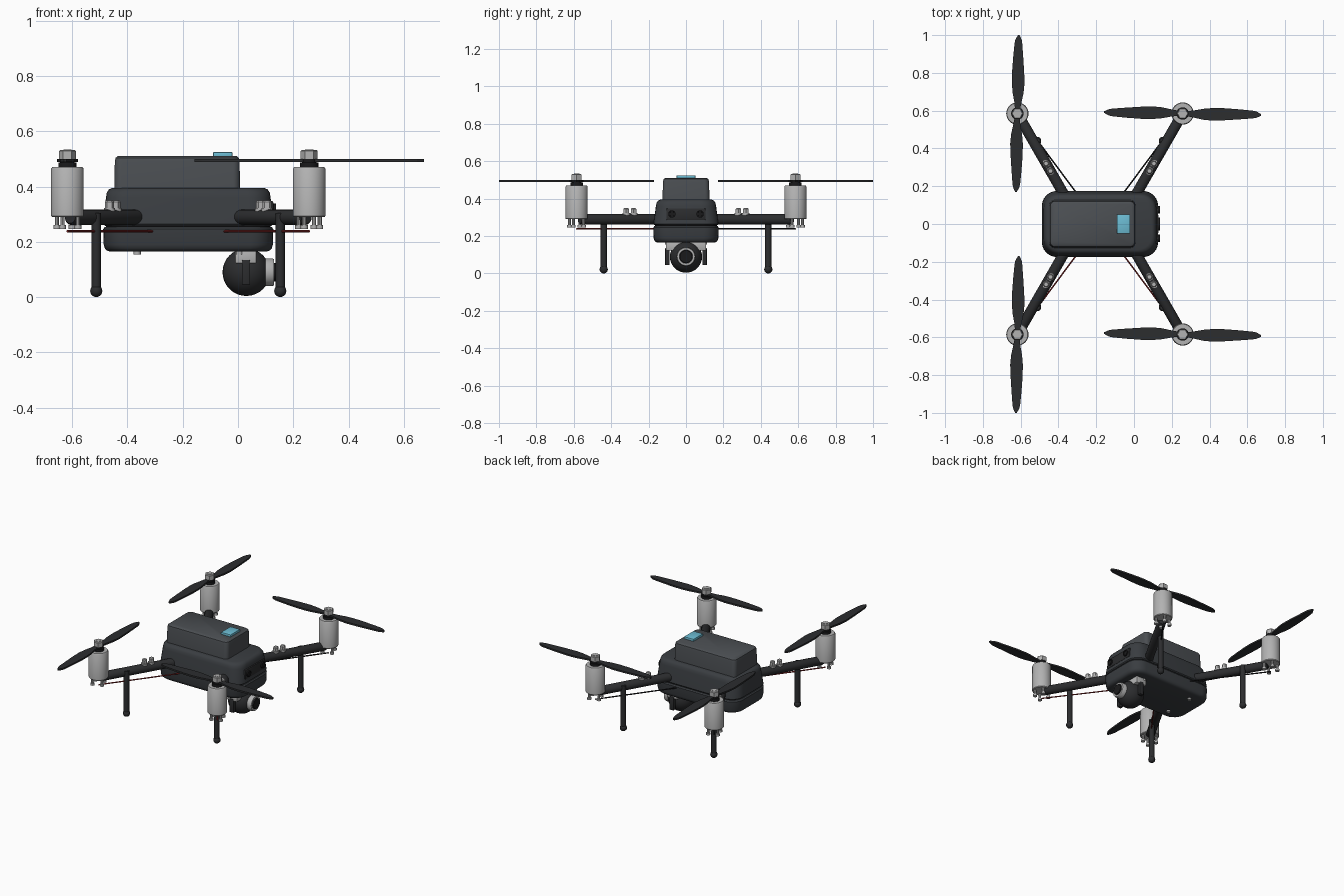
import bpy, bmesh
from math import pi, cos, sin, radians
from mathutils import Vector

if "Cube" in bpy.data.objects:
    bpy.data.objects.remove(bpy.data.objects["Cube"])


def mat(name, c):
    m = bpy.data.materials.new(name)
    m.diffuse_color = (*c, 1)
    m.use_nodes = True
    m.node_tree.nodes["Principled BSDF"].inputs["Base Color"].default_value = m.diffuse_color
    return m


SHELL = mat("shell_grey", (0.042, 0.047, 0.053))
PACK = mat("pack_grey", (0.07, 0.077, 0.085))
DARK = mat("dark", (0.025, 0.026, 0.028))
BLACK = mat("black", (0.01, 0.01, 0.011))
METAL = mat("metal", (0.45, 0.45, 0.45))
BLUE = mat("blue", (0.15, 0.5, 0.65))
RED = mat("red", (0.25, 0.02, 0.02))


def finish(name, bm, m, smooth=True):
    bmesh.ops.recalc_face_normals(bm, faces=bm.faces)
    me = bpy.data.meshes.new(name)
    bm.to_mesh(me)
    bm.free()
    ob = bpy.data.objects.new(name, me)
    bpy.context.collection.objects.link(ob)
    me.materials.append(m)
    if smooth:
        bpy.ops.object.select_all(action='DESELECT')
        ob.select_set(True)
        bpy.context.view_layer.objects.active = ob
        bpy.ops.object.shade_smooth_by_angle(angle=radians(35))
    return ob


def skin(name, rings, m, smooth=True):
    """Bridge a list of equal-length point rings and cap both ends."""
    bm = bmesh.new()
    vs = [[bm.verts.new(p) for p in r] for r in rings]
    n = len(vs[0])
    for a, b in zip(vs, vs[1:]):
        for i in range(n):
            bm.faces.new((a[i], a[(i + 1) % n], b[(i + 1) % n], b[i]))
    bm.faces.new(vs[0])
    bm.faces.new(vs[-1])
    return finish(name, bm, m, smooth)


def rounded(name, cx, levels, rad, m):
    """Rounded-rectangle loft; levels are (z, half x, half y)."""
    rings = []
    for z, hx, hy in levels:
        ring = []
        for k, (sx, sy) in enumerate(((1, 1), (-1, 1), (-1, -1), (1, -1))):
            for j in range(7):
                a = k * pi / 2 + j * pi / 12
                ring.append((cx + sx * (hx - rad) + rad * cos(a),
                             sy * (hy - rad) + rad * sin(a), z))
        rings.append(ring)
    return skin(name, rings, m)


def turned(name, origin, axis, profile, m, n=32):
    """Revolve (distance, radius) pairs about an axis."""
    o, q = Vector(origin), Vector((0, 0, 1)).rotation_difference(Vector(axis))
    rings = [[o + q @ Vector((r * cos(2 * pi * i / n), r * sin(2 * pi * i / n), d))
              for i in range(n)] for d, r in profile]
    return skin(name, rings, m)


def rod(name, a, b, r, m, n=16):
    a, b = Vector(a), Vector(b)
    return turned(name, a, b - a, [(0, r), ((b - a).length, r)], m, n)


def ball(name, c, r, m, seg=32):
    bm = bmesh.new()
    bmesh.ops.create_uvsphere(bm, u_segments=seg, v_segments=seg // 2, radius=r)
    bmesh.ops.translate(bm, verts=bm.verts, vec=c)
    return finish(name, bm, m)


def box(name, lo, hi, m, bevel=0.004):
    bm = bmesh.new()
    bmesh.ops.create_cube(bm, size=1)
    for v in bm.verts:
        v.co = [(l + h) / 2 + c * (h - l) for c, l, h in zip(v.co, lo, hi)]
    if bevel:
        bmesh.ops.bevel(bm, geom=bm.edges[:], offset=bevel, segments=2, affect='EDGES', profile=0.5)
    return finish(name, bm, m)


CX = -0.18  # centre of the body along its length

# body: lower hull, recessed seam, tapered upper shell, battery with button
rounded("lower_hull", CX, [(.165, .283, .150), (.168, .294, .161), (.176, .302, .169), (.19, .306, .173),
                           (.246, .308, .175), (.254, .302, .169)], .08, SHELL)
rounded("body_seam", CX, [(.25, .297, .165), (.265, .297, .165)], .078, BLACK)
rounded("upper_shell", CX, [(.258, .302, .169), (.264, .307, .174), (.36, .298, .161), (.378, .295, .157),
                            (.39, .287, .149), (.395, .275, .137)], .08, SHELL)
rounded("battery_pack", -.22, [(.39, .227, .126), (.49, .226, .123), (.504, .223, .12), (.511, .214, .111)], .025, PACK)
box("power_button", (-.09, -.05, .505), (-.02, .05, .525), BLUE, .003)

# twin sensor window on the nose
box("sensor_panel", (.09, -.105, .285), (.128, .105, .348), DARK, .006)
for s in (-1, 1):
    turned("sensor_lens", (.115, s * .075, .318), (1, 0, 0),
           [(0, .02), (.022, .02), (.022, .014), (.018, .013)], BLACK, 20)

# underside screws
for x in (-.365, .005):
    for s in (-1, 1):
        rod("underside_screw", (x, s * .1, .17), (x, s * .1, .155), .013, METAL, 12)

# gimbal camera
box("gimbal_mount", (-.01, -.108, .122), (.067, .108, .168), METAL)
for s in (-1, 1):
    box("gimbal_arm", (.014, s * .1 - .012, .045), (.044, s * .1 + .012, .135), DARK)
ball("camera_ball", (.03, 0, .09), .086, DARK)
turned("lens_barrel", (.03, 0, .09), (1, 0, 0), [(0, .04), (.09, .04), (.09, .034), (.108, .033), (.108, .01)], BLACK)
turned("lens_ring", (.1, 0, .09), (1, 0, 0),
       [(-.01, .05), (.024, .05), (.03, .047), (.03, .036), (.02, .035)], METAL)

# propeller half outline: distance from hub, leading edge, trailing edge
BLADE = [(.02, .012, -.014), (.06, .016, -.022), (.11, .025, -.033), (.16, .029, -.038), (.22, .028, -.036),
         (.30, .022, -.031), (.37, .015, -.026), (.39, .011, -.023), (.415, -.003, -.012)]


def propeller(c, ang):
    half = [(u, t) for u, l, t in BLADE] + [(u, l) for u, l, t in reversed(BLADE)]
    pts = half + [(-u, -v) for u, v in half]
    ring = [(c[0] + u * cos(ang) - v * sin(ang), c[1] + u * sin(ang) + v * cos(ang)) for u, v in pts]
    skin("propeller", [[(x, y, z) for x, y in ring] for z in (.489, .5)], DARK, False)


for sx in (-1, 1):
    for sy in (-1, 1):
        mx, my = CX + sx * .4375, sy * .585
        inner = Vector((CX + sx * .17, sy * .12, .289))
        tip = Vector((mx, my, .289))
        d = (tip - inner).normalized()
        at = lambda y: inner + d * ((y - .12) / abs(d.y))
        # tubular arm
        L = (tip - inner).length
        turned("arm", inner, d, [(0, .022), (.008, .028), (L - .03, .028), (L - .02, .022)], DARK, 20)
        # clamp bolts
        for y in (.28, .32):
            p = at(y)
            turned("arm_bolt_washer", (p.x, p.y, .31), (0, 0, 1), [(0, .02), (.012, .02)], METAL, 20)
            turned("arm_bolt", (p.x, p.y, .32), (0, 0, 1), [(0, .017), (.024, .017), (.03, .012)], METAL, 6)
        # landing leg with ball foot
        lx, ly = CX + sx * .333, sy * .44
        rod("leg", (lx, ly, .02), (lx, ly, .305), .017, DARK)
        ball("foot", (lx, ly, .022), .022, DARK, 20)
        # motor wire
        rod("motor_wire", (mx, my, .238), (CX + sx * .125, sy * .165, .238), .004, RED if sy < 0 else BLACK, 8)
        # motor can, screws, hub, propeller and nut
        turned("motor", (mx, my, .29), (0, 0, 1), [(0, .056), (.004, .059), (.174, .059), (.18, .055)], METAL)
        for k in range(4):
            a = pi / 4 + k * pi / 2 + radians(20)
            px, py = mx + .042 * cos(a), my + .042 * sin(a)
            rod("motor_screw", (px, py, .295), (px, py, .255), .008, METAL, 10)
            rod("motor_screw_head", (px, py, .26), (px, py, .247), .013, METAL, 12)
        turned("motor_hub", (mx, my, .465), (0, 0, 1), [(0, .033), (.022, .033), (.022, .026), (.036, .026)], BLACK, 24)
        propeller((mx, my), pi / 2 if sx < 0 else 0)
        turned("prop_nut", (mx, my, .5), (0, 0, 1), [(0, .031), (.028, .031), (.032, .027)], METAL, 6)
        turned("prop_shaft", (mx, my, .5), (0, 0, 1), [(0, .015), (.034, .015)], METAL, 16)
